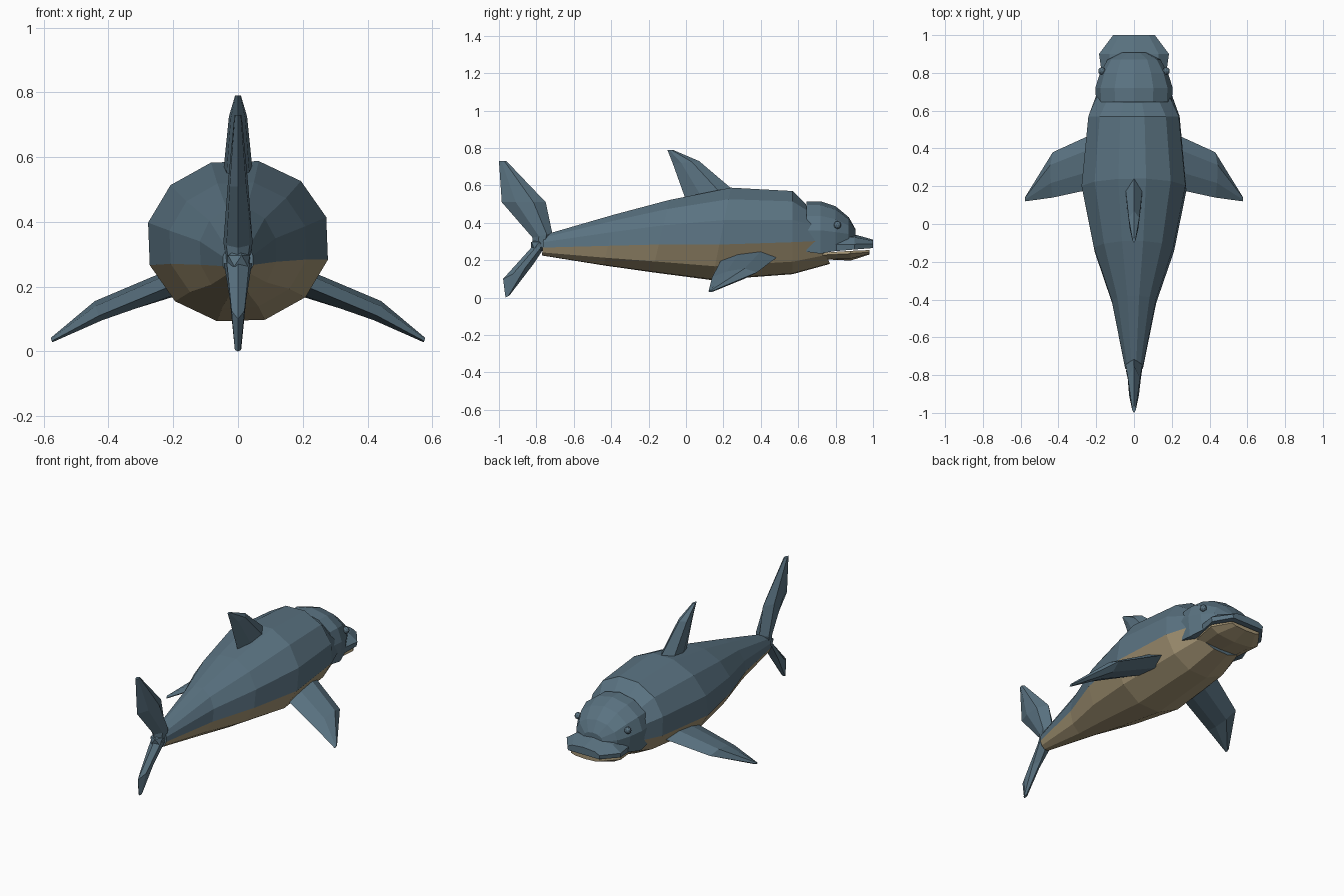
import bpy, bmesh, math
from mathutils import Vector

if "Cube" in bpy.data.objects:
    bpy.data.objects.remove(bpy.data.objects["Cube"])


def material(name, rgb):
    m = bpy.data.materials.new(name)
    m.diffuse_color = (*rgb, 1)
    m.use_nodes = True
    m.node_tree.nodes["Principled BSDF"].inputs["Base Color"].default_value = m.diffuse_color
    return m


BLUE = material("slate_blue", (0.102, 0.17, 0.22))
SAND = material("belly_sand", (0.38, 0.305, 0.18))


def loft(name, rings, mats, pick=lambda k: 0):
    """Skin closed rings of points; pick(k) gives the material of strip k."""
    bm = bmesh.new()
    vs = [[bm.verts.new(p) for p in r] for r in rings]
    n = len(rings[0])
    for a, b in zip(vs, vs[1:]):
        for k in range(n):
            j = (k + 1) % n
            bm.faces.new((a[k], a[j], b[j], b[k])).material_index = pick(k)
    bm.faces.new(vs[0])
    bm.faces.new(vs[-1])
    bmesh.ops.recalc_face_normals(bm, faces=bm.faces)
    me = bpy.data.meshes.new(name)
    bm.to_mesh(me)
    bm.free()
    for m in mats:
        me.materials.append(m)
    ob = bpy.data.objects.new(name, me)
    bpy.context.collection.objects.link(ob)
    return ob


def body_ring(yt, zt, yb, zb, rx):
    """Twelve-sided tilted ring, from its top and bottom points."""
    pts = []
    for k in range(12):
        a = math.radians(17 + 30 * k)
        c, s = 1.025 * math.cos(a), 1.025 * math.sin(a)
        pts.append((rx * c, (yt + yb) / 2 + s * (yt - yb) / 2,
                    (zt + zb) / 2 + s * (zt - zb) / 2))
    return pts


def arch(y, rx, zt, zm, zb, flare=0.94, n=6):
    """Rounded arch closed by a flat edge at zb."""
    pts = [(rx * math.cos(math.pi * k / n), y,
            zm + (zt - zm) * math.sin(math.pi * k / n)) for k in range(n + 1)]
    return pts + [(-rx * flare, y, zb), (rx * flare, y, zb)]


def fin(name, stations, normal):
    """Lens-shaped fin; stations are (leading point, trailing point, half thickness)."""
    nrm = Vector(normal).normalized()
    rings = []
    for lead, trail, t in stations:
        a, b = Vector(lead), Vector(trail)
        rings.append([a, a.lerp(b, .28) + nrm * t, a.lerp(b, .68) + nrm * t * .8,
                      b, a.lerp(b, .68) - nrm * t * .8, a.lerp(b, .28) - nrm * t])
    return loft(name, rings, [BLUE])


def ball(name, loc, scale, sub=2):
    bm = bmesh.new()
    bmesh.ops.create_icosphere(bm, subdivisions=sub, radius=1)
    for v in bm.verts:
        v.co = Vector(loc) + Vector(scale) * Vector((1, 1, 1)).dot(Vector((0, 0, 0))) + \
            Vector([c * s for c, s in zip(v.co, scale)])
    me = bpy.data.meshes.new(name)
    bm.to_mesh(me)
    bm.free()
    me.materials.append(BLUE)
    ob = bpy.data.objects.new(name, me)
    bpy.context.collection.objects.link(ob)


# Body with a pale belly on the lower strips
loft("body", [body_ring(*r) for r in (
    (-.76, .335, -.77, .225, .047),
    (-.38, .445, -.44, .172, .118),
    (-.09, .522, -.18, .135, .212),
    (.24, .588, .14, .093, .278),
    (.57, .57, .57, .125, .242),
    (.64, .50, .77, .18, .187))], [BLUE, SAND], lambda k: int(6 <= k <= 10))

# Head dome
loft("head", [arch(*r) for r in (
    (.645, .20, .515, .36, .245),
    (.72, .205, .515, .36, .235),
    (.80, .18, .488, .35, .25),
    (.87, .14, .43, .34, .27),
    (.907, .065, .365, .33, .28))], [BLUE])

# Upper beak and pale lower jaw
loft("upper_beak", [arch(*r, flare=.97, n=4) for r in (
    (.76, .165, .35, .285, .245),
    (.90, .185, .338, .285, .257),
    (1.0, .11, .31, .288, .265))], [BLUE])
loft("lower_jaw", [arch(*r, flare=.98, n=4) for r in (
    (.73, .15, .205, .228, .24),
    (.88, .172, .198, .235, .25),
    (.98, .10, .23, .243, .254))], [SAND])

# Eyes
for side, label in ((1, "right"), (-1, "left")):
    ball("eye_" + label, (side * .17, .81, .388), (.02, .02, .021))

# Dorsal fin
fin("dorsal_fin", [((0, .27, .56), (0, 0, .52), .046),
                   ((0, .07, .73), (0, -.07, .715), .028),
                   ((0, -.07, .79), (0, -.1, .79), .009)], (1, 0, 0))

# Upright tail fin and its hub
fin("tail_fin_upper", [((0, -.74, .265), (0, -.82, .265), .035),
                       ((0, -.715, .345), (0, -.82, .32), .045),
                       ((0, -.75, .51), (0, -.985, .51), .032),
                       ((0, -.96, .73), (0, -1, .73), .011)], (1, 0, 0))
fin("tail_fin_lower", [((0, -.755, .27), (0, -.82, .275), .043),
                       ((0, -.815, .18), (0, -.978, .10), .025),
                       ((0, -.945, .01), (0, -.965, 0), .01)], (1, 0, 0))
ball("tail_hub", (0, -.785, .28), (.042, .05, .038), 1)

# Flippers
for s, label in ((1, "right"), (-1, "left")):
    fin("flipper_" + label, [((s * .20, .485, .215), (s * .20, .19, .205), .042),
                             ((s * .43, .38, .135), (s * .43, .14, .11), .03),
                             ((s * .575, .145, .037), (s * .575, .12, .032), .007)],
        (s * .42, 0, .9))
